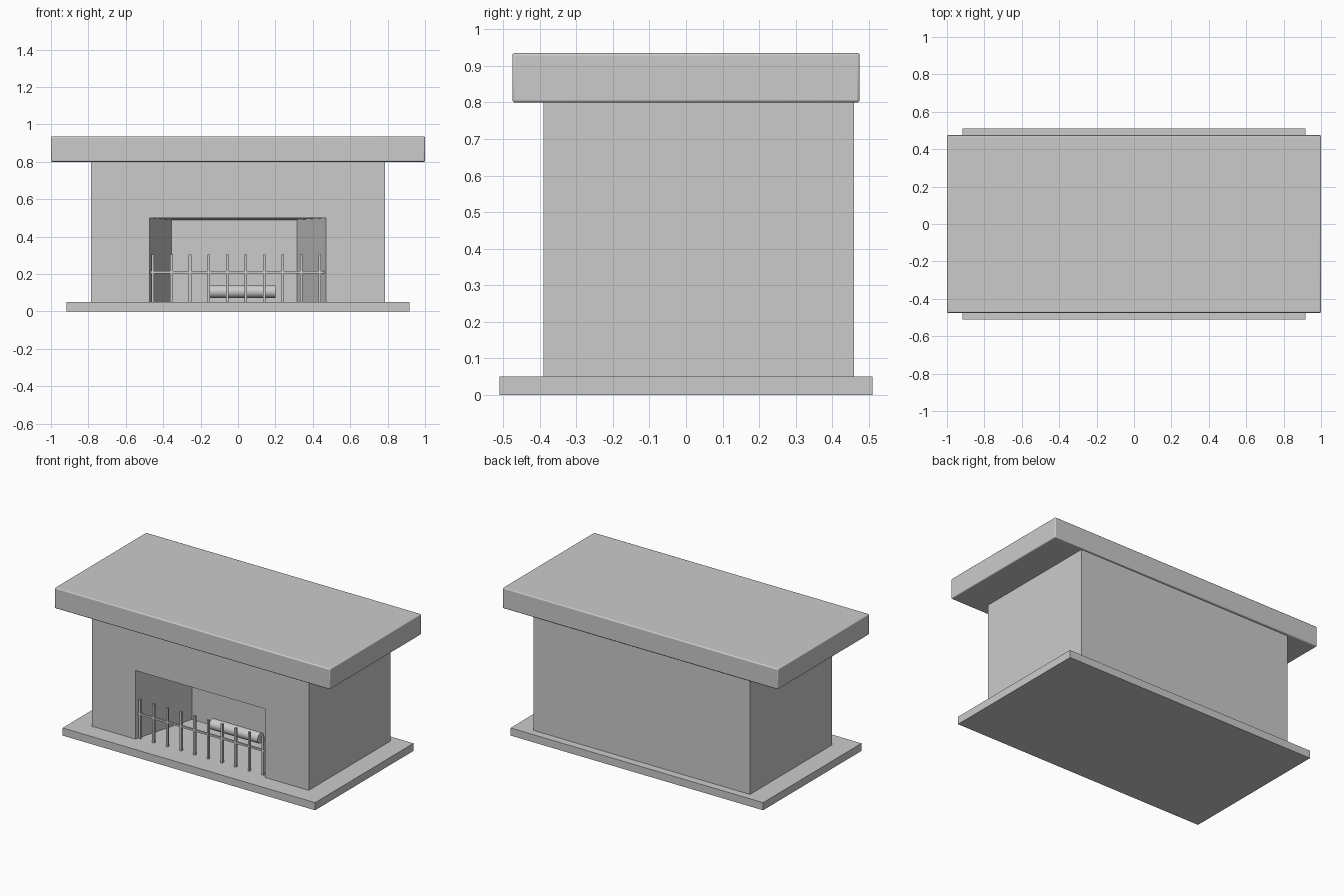
import bpy, bmesh, math

if "Cube" in bpy.data.objects:
    bpy.data.objects.remove(bpy.data.objects["Cube"])


def box(name, x, y, z):
    bpy.ops.mesh.primitive_cube_add(
        size=1, location=[(a + b) / 2 for a, b in (x, y, z)])
    o = bpy.context.object
    o.name = name
    o.scale = [b - a for a, b in (x, y, z)]
    bpy.ops.object.transform_apply(location=False, rotation=False, scale=True)
    return o


# Hearth slab
box("hearth_slab", (-0.917, 0.917), (-0.51, 0.51), (0, 0.05))

# Surround: block with a recess splayed towards the back
Z0, Z1, YF, YB, YR, W = 0.05, 0.80, -0.39, 0.46, 0.03, 0.787
bm = bmesh.new()


def arch(xa, xb, y, top):
    """Left foot, left top, right top, right foot of an upright frame."""
    return [bm.verts.new(p) for p in
            ((xa, y, Z0), (xa, y, top), (xb, y, top), (xb, y, Z0))]


front = arch(-W, W, YF, Z1)
back = arch(-W, W, YB, Z1)
mouth = arch(-0.473, 0.47, YF, 0.50)
inner = arch(-0.355, 0.315, YR, 0.49)
for i in range(3):
    bm.faces.new((front[i], front[i + 1], mouth[i + 1], mouth[i])
                 )
    bm.faces.new((front[i], back[i], back[i + 1], front[i + 1]))
    bm.faces.new((mouth[i], mouth[i + 1], inner[i + 1], inner[i]))
bm.faces.new(back)
bm.faces.new(inner)
bm.faces.new((front[0], mouth[0], inner[0], inner[3],
              mouth[3], front[3], back[3], back[0]))
bmesh.ops.recalc_face_normals(bm, faces=bm.faces)
me = bpy.data.meshes.new("surround")
bm.to_mesh(me)
bm.free()
bpy.context.collection.objects.link(bpy.data.objects.new("surround", me))

# Mantel shelf with softened edges
mantel = box("mantel_shelf", (-1, 1), (-0.475, 0.475), (Z1, 0.935))
bev = mantel.modifiers.new("soft_edges", 'BEVEL')
bev.width = 0.007
bev.segments = 3
bpy.ops.object.shade_smooth_by_angle()

# Fire guard: upright bars and one rail
YG = -0.365
for i in range(10):
    x = -0.455 + i * 0.0992
    box(f"guard_bar_{i + 1}", (x - 0.007, x + 0.007),
        (YG - 0.007, YG + 0.007), (Z0, 0.305))
box("guard_rail", (-0.467, 0.467), (YG - 0.006, YG + 0.006), (0.204, 0.216))

# Log lying in the recess
bpy.ops.mesh.primitive_cylinder_add(vertices=32, radius=0.034, depth=0.35,
                                    location=(0.025, -0.05, 0.106),
                                    rotation=(0, math.pi / 2, 0))
bpy.context.object.name = "log"
bpy.ops.object.shade_smooth_by_angle()
